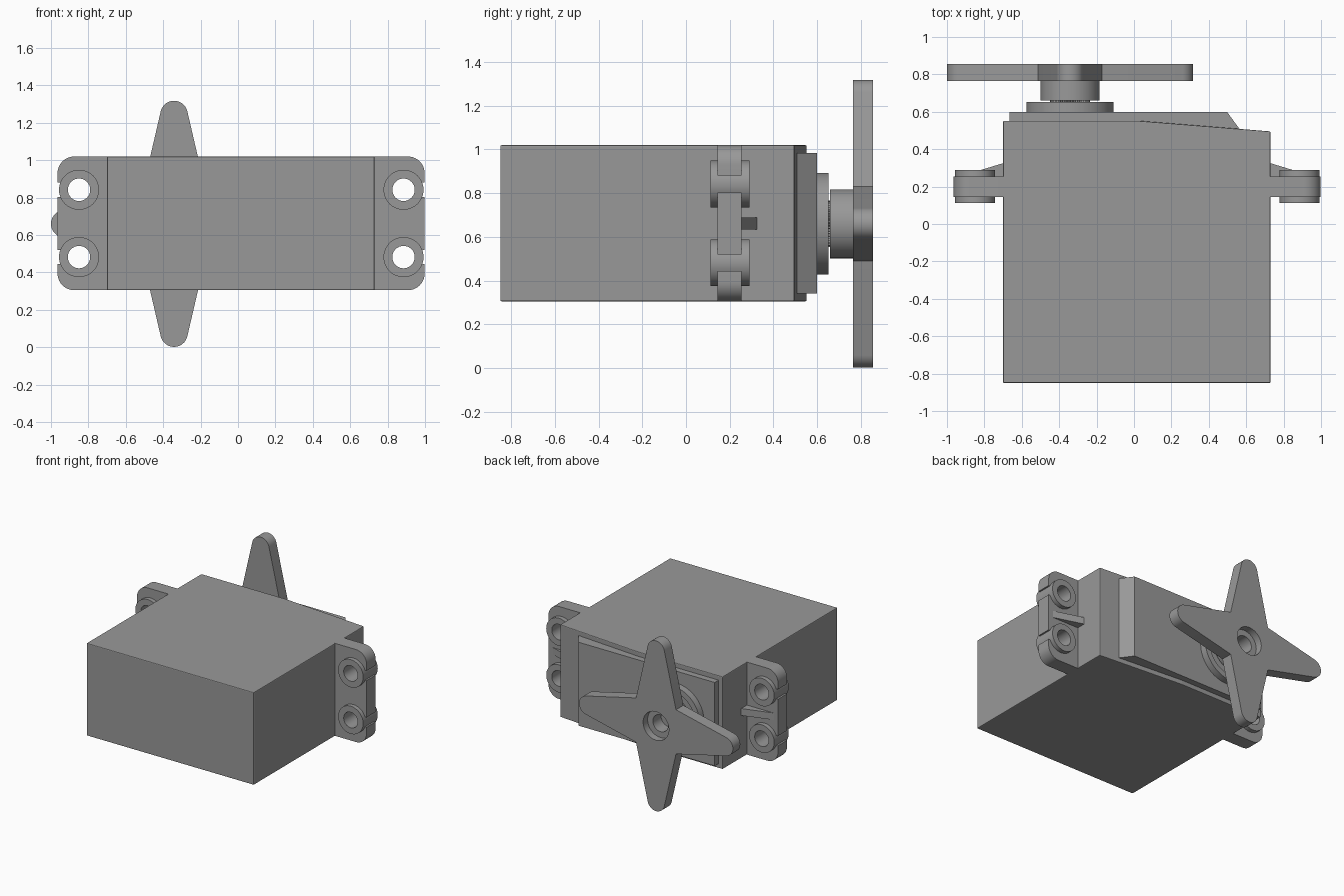
import bpy, bmesh, math
from math import sin, cos, pi

if "Cube" in bpy.data.objects:
    bpy.data.objects.remove(bpy.data.objects["Cube"])

grey = bpy.data.materials.new("grey plastic")
grey.diffuse_color = (0.318, 0.318, 0.318, 1)
grey.use_nodes = True
grey.node_tree.nodes["Principled BSDF"].inputs["Base Color"].default_value = grey.diffuse_color

CX, CZ = -0.342, 0.66          # output shaft axis
ZLO, ZHI = 0.305, 1.02         # case bottom and top


def prism(name, pts, lo, hi, axis="y"):
    """Extrude an outline: (x, z) along y, or (x, y) along z."""
    place = (lambda p, h: (p[0], h, p[1])) if axis == "y" else (lambda p, h: (p[0], p[1], h))
    bm = bmesh.new()
    a = [bm.verts.new(place(p, lo)) for p in pts]
    b = [bm.verts.new(place(p, hi)) for p in pts]
    bm.faces.new(a)
    bm.faces.new(b)
    n = len(pts)
    for i in range(n):
        j = (i + 1) % n
        bm.faces.new((a[i], a[j], b[j], b[i]))
    bmesh.ops.recalc_face_normals(bm, faces=bm.faces)
    me = bpy.data.meshes.new(name)
    bm.to_mesh(me)
    bm.free()
    me.materials.append(grey)
    ob = bpy.data.objects.new(name, me)
    bpy.context.collection.objects.link(ob)
    return ob


def arc(x, z, r, a0, a1, n):
    return [(x + r * cos(a0 + (a1 - a0) * i / n), z + r * sin(a0 + (a1 - a0) * i / n))
            for i in range(n + 1)]


def disc(name, x, z, r, lo, hi, n=48):
    return prism(name, arc(x, z, r, 0, 2 * pi, n)[:-1], lo, hi)


def rect(x0, x1, z0, z1):
    return [(x0, z0), (x1, z0), (x1, z1), (x0, z1)]


def activate(ob):
    bpy.ops.object.select_all(action="DESELECT")
    ob.select_set(True)
    bpy.context.view_layer.objects.active = ob


def combine(ob, other, op="DIFFERENCE"):
    activate(ob)
    m = ob.modifiers.new("cut", "BOOLEAN")
    m.operation, m.object, m.solver = op, other, "EXACT"
    bpy.ops.object.modifier_apply(modifier=m.name)
    bpy.data.objects.remove(other)


def smooth(ob):
    activate(ob)
    bpy.ops.object.shade_smooth_by_angle(angle=math.radians(30))


# Case with a sloping output end
case = prism("case", [(-0.70, -0.85), (0.73, -0.85), (0.73, 0.495), (0.02, 0.552),
                      (-0.70, 0.552)], ZLO, ZHI, "z")
bev = case.modifiers.new("soft edges", "BEVEL")
bev.width, bev.segments = 0.006, 2

# Raised gear cover with a chamfered end
prism("gear_cover", [(-0.665, 0.48), (0.585, 0.48), (0.565, 0.507), (0.497, 0.60),
                     (-0.665, 0.60)], 0.34, 0.985, "z")

# Bearing collar, recessed on top
collar = disc("bearing_collar", CX, CZ, 0.233, 0.59, 0.652, 64)
combine(collar, disc("recess", CX, CZ, 0.19, 0.635, 0.70, 64))
smooth(collar)

# Toothed output shaft
teeth = 50
prism("output_shaft", [(CX + r * cos(i * pi / teeth), CZ + r * sin(i * pi / teeth))
                       for i in range(2 * teeth) for r in [0.106 if i % 2 else 0.098]],
      0.59, 0.70)

# Four-armed horn
slope = math.atan(0.237)
outline = []
for k in range(4):
    c, s = cos(k * pi / 2), sin(k * pi / 2)
    arm = arc(0.585, 0, 0.073, slope - pi / 2, pi / 2 - slope, 16) + [(0.171, 0.171)]
    outline += [(CX + u * c - v * s, CZ + u * s + v * c) for u, v in arm]
horn = prism("horn", outline, 0.765, 0.855)
combine(horn, disc("hub", CX, CZ, 0.158, 0.66, 0.80), "UNION")
combine(horn, disc("screw_head_hole", CX, CZ, 0.11, 0.80, 0.90))
combine(horn, disc("screw_hole", CX, CZ, 0.065, 0.60, 0.90))
smooth(horn)

# Mounting ears with bosses, edge slots, screw holes and a stiffening rib
for side, label, wall, edge, hole in ((1, "right", 0.73, 0.998, 0.885),
                                      (-1, "left", 0.70, 0.965, 0.85)):
    r = 0.09
    pts = [(wall - 0.02, ZLO)]
    pts += arc(edge - r, ZLO + r, r, -pi / 2, 0, 10)
    pts += arc(edge - r, ZHI - r, r, 0, pi / 2, 10)
    pts += [(wall - 0.02, ZHI)]
    ear = prism(label + "_mounting_ear", [(side * x, z) for x, z in pts], 0.145, 0.255)
    for z in (0.482, 0.842):
        xs = sorted((side * hole, side * (edge + 0.1)))
        combine(ear, prism("slot", rect(*xs, z - 0.038, z + 0.038), 0, 0.4))
        combine(ear, disc("boss", side * hole, z, 0.107, 0.112, 0.29), "UNION")
        combine(ear, disc("hole", side * hole, z, 0.06, 0, 0.4, 32))
    smooth(ear)
    prism(label + "_rib", [(side * (wall - 0.01), 0.24), (side * (wall - 0.01), 0.328),
                           (side * wall, 0.325), (side * (wall + 0.23), 0.255),
                           (side * (wall + 0.23), 0.24)], 0.634, 0.688, "z")
